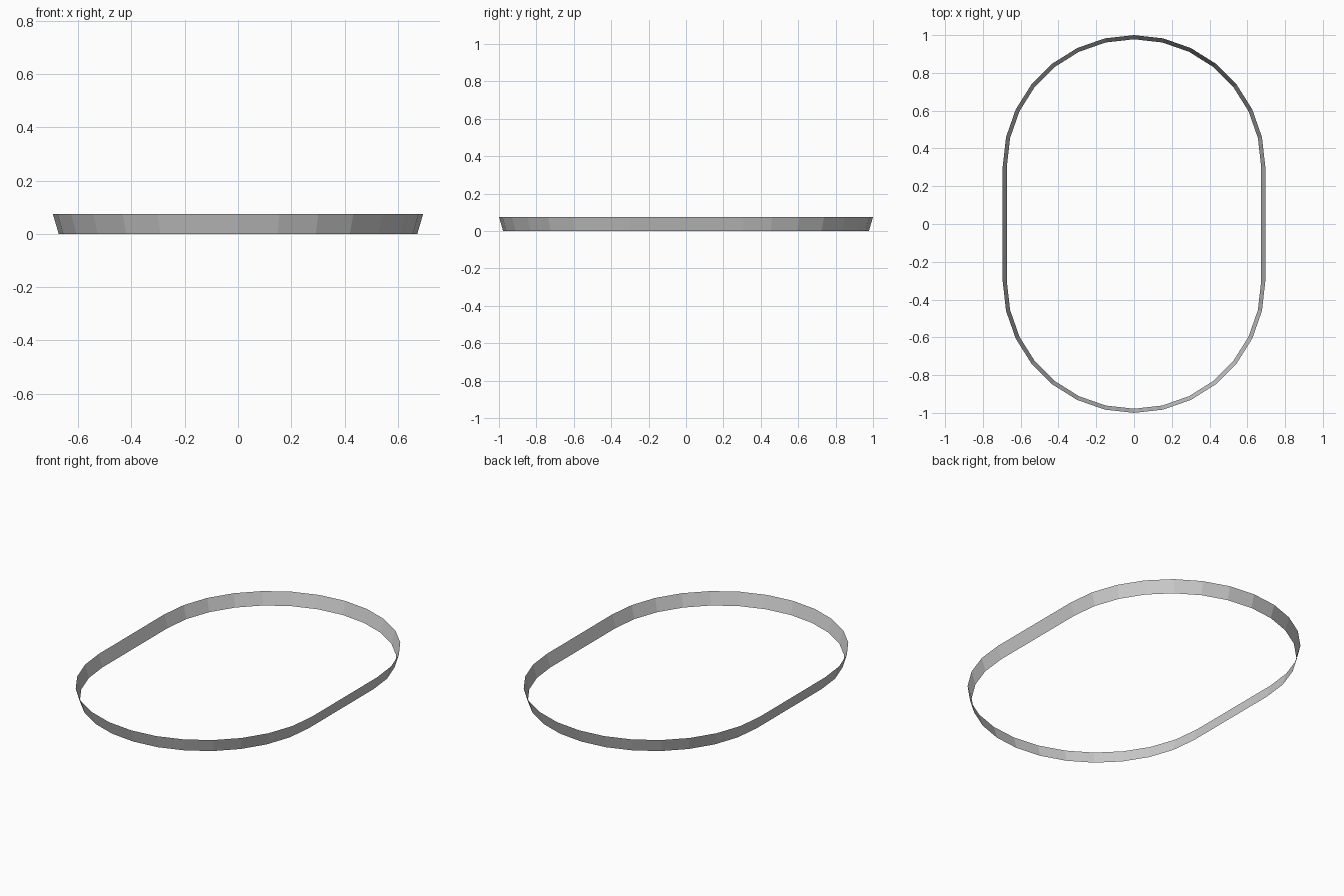
import bpy, bmesh, math

if "Cube" in bpy.data.objects:
    bpy.data.objects.remove(bpy.data.objects["Cube"])

ARC_SEGMENTS = 14   # facets per rounded end
HALF_STRAIGHT = 0.305
HEIGHT = 0.075


def stadium(bm, radius, z):
    """Ring of vertices: two half circles joined by straight sides."""
    ring = []
    for start, cy in ((0, HALF_STRAIGHT), (math.pi, -HALF_STRAIGHT)):
        for i in range(ARC_SEGMENTS + 1):
            a = start + math.pi * i / ARC_SEGMENTS
            ring.append(bm.verts.new((radius * math.cos(a), cy + radius * math.sin(a), z)))
    return ring


# Thin flared rim band, open at top and bottom
bm = bmesh.new()
lower = stadium(bm, 0.673, 0.0)
upper = stadium(bm, 0.695, HEIGHT)
n = len(lower)
for i in range(n):
    j = (i + 1) % n
    bm.faces.new((lower[i], lower[j], upper[j], upper[i]))

mesh = bpy.data.meshes.new("rim_band")
bm.to_mesh(mesh)
bm.free()
band = bpy.data.objects.new("rim_band", mesh)
bpy.context.collection.objects.link(band)
